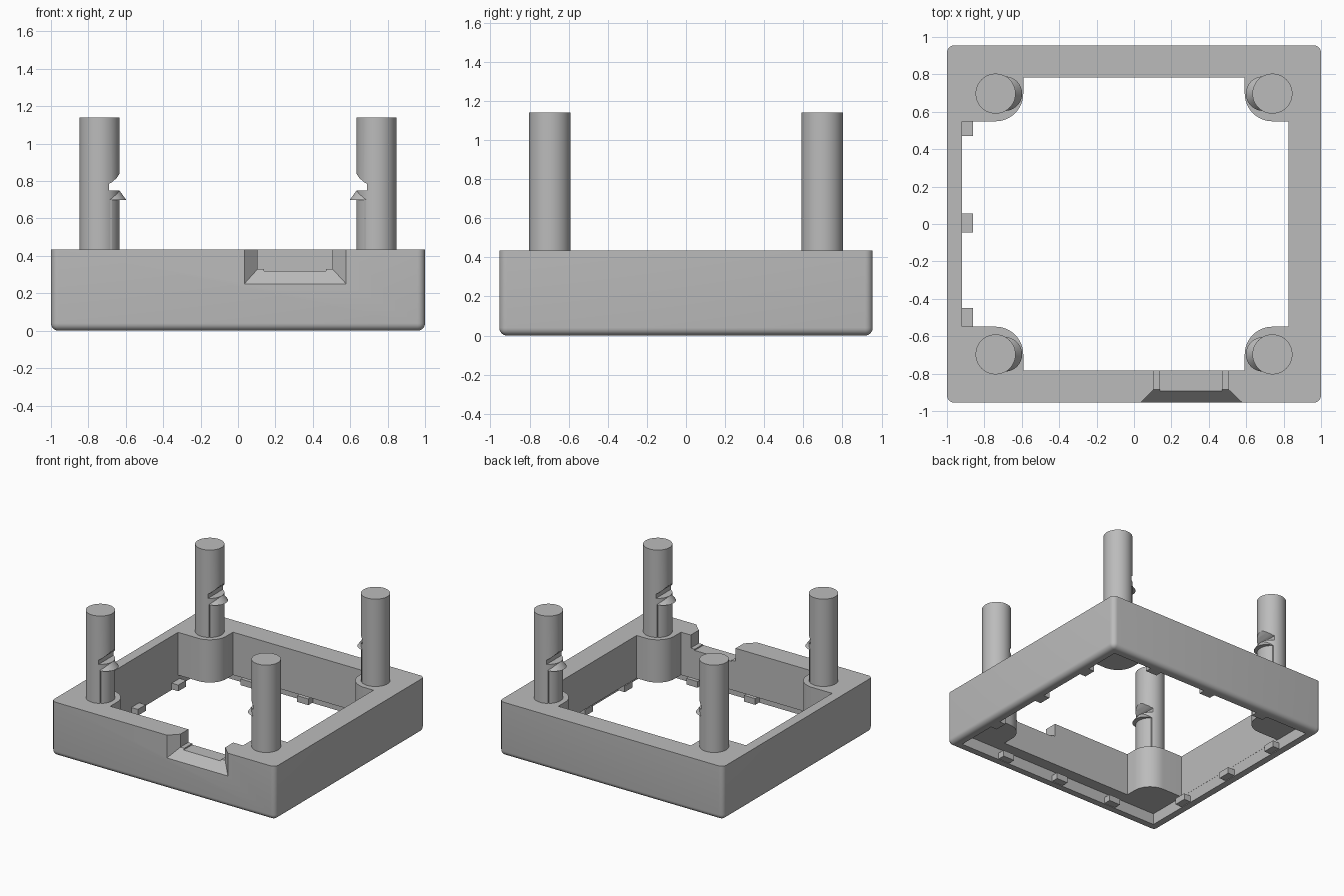
import bpy, bmesh, math
from mathutils import Vector

if "Cube" in bpy.data.objects:
    bpy.data.objects.remove(bpy.data.objects["Cube"])

grey = bpy.data.materials.new("light_grey")
grey.diffuse_color = (0.5, 0.5, 0.5, 1)
grey.use_nodes = True
grey.node_tree.nodes["Principled BSDF"].inputs["Base Color"].default_value = grey.diffuse_color


def make(name, bm):
    bmesh.ops.recalc_face_normals(bm, faces=bm.faces[:])
    me = bpy.data.meshes.new(name)
    bm.to_mesh(me)
    bm.free()
    ob = bpy.data.objects.new(name, me)
    bpy.context.collection.objects.link(ob)
    me.materials.append(grey)
    return ob


def box(name, x0, x1, y0, y1, z0, z1, round_base=0):
    bm = bmesh.new()
    bmesh.ops.create_cube(bm, size=1)
    for v in bm.verts:
        v.co = Vector((x1 if v.co.x > 0 else x0, y1 if v.co.y > 0 else y0,
                       z1 if v.co.z > 0 else z0))
    if round_base:
        # every edge except the top rim
        edges = [e for e in bm.edges if min(v.co.z for v in e.verts) < z1 - 0.01]
        bmesh.ops.bevel(bm, geom=edges, offset=round_base, segments=6,
                        profile=0.5, affect='EDGES')
    return make(name, bm)


def prism(name, points, offset):
    bm = bmesh.new()
    f = bm.faces.new([bm.verts.new(p) for p in points])
    g = bmesh.ops.extrude_face_region(bm, geom=[f])["geom"]
    bmesh.ops.translate(bm, vec=offset,
                        verts=[v for v in g if isinstance(v, bmesh.types.BMVert)])
    return make(name, bm)


def cone(name, x, y, z0, z1, r0, r1):
    bm = bmesh.new()
    bmesh.ops.create_cone(bm, cap_ends=True, segments=48, radius1=r0,
                          radius2=r1, depth=z1 - z0)
    bmesh.ops.translate(bm, verts=bm.verts, vec=(x, y, (z0 + z1) / 2))
    return make(name, bm)


def boolean(ob, other, op='DIFFERENCE'):
    other.hide_render = True
    m = ob.modifiers.new("cut", 'BOOLEAN')
    m.operation, m.solver, m.object = op, 'EXACT', other
    bpy.context.view_layer.objects.active = ob
    bpy.ops.object.modifier_apply(modifier=m.name)
    bpy.data.objects.remove(other)


TOP, LEDGE = 0.435, 0.09
PX, PY = 0.74, 0.697          # post centres
BOSS = 0.148                  # rounded corner boss radius

# Frame body with rounded base and corners
frame = box("frame", -1, 1, -0.955, 0.955, 0, TOP, 0.04)

# Shallow recess in the underside
boolean(frame, box("recess", -0.921, 0.921, -0.875, 0.875, -0.1, LEDGE))

# Opening outline, running round the four corner bosses
outline = []
for sx, sy in ((1, 1), (-1, 1), (-1, -1), (1, -1)):
    wall_x = 0.825 if sx > 0 else 0.92
    part = [(sx * wall_x, sy * (PY - BOSS))]
    for i in range(13):
        a = math.pi / 2 * i / 12
        part.append((sx * (PX - BOSS * math.sin(a)), sy * (PY - BOSS * math.cos(a))))
    part.append((sx * (PX - BOSS), sy * 0.782))
    outline += part if sx * sy > 0 else part[::-1]
boolean(frame, prism("opening", [(x, y, 0.05) for x, y in outline], (0, 0, 1)))

# Flared cable notch in the front wall
bm = bmesh.new()
for y, x0, x1, z in ((-0.885, 0.105, 0.505, 0.33), (-0.969, 0.02, 0.593, 0.235)):
    for x, h in ((x0, z), (x1, z), (x1, 0.6), (x0, 0.6)):
        bm.verts.new((x, y, h))
bmesh.ops.convex_hull(bm, input=bm.verts[:])
boolean(frame, make("flare", bm))
boolean(frame, box("channel", 0.105, 0.505, -0.8855, -0.7, 0.33, 0.6))
boolean(frame, box("channel_floor", 0.14, 0.47, -0.9, -0.7, 0.32, 0.5))

# Small retaining tabs, three along each wall of the recess
for i, t in enumerate((-0.5, 0.005, 0.52)):
    for s in (-1, 1):
        xs = sorted((s * 0.93, s * 0.862))
        ys = sorted((s * 0.885, s * 0.818))
        box(f"side_tab_{i}_{s}", *xs, t - 0.05, t + 0.05, 0.005, 0.055)
        box(f"end_tab_{i}_{s}", t - 0.05, t + 0.05, *ys, 0.005, 0.055)

# Corner posts with a relief cut and a snap barb facing inwards
for sx in (-1, 1):
    for sy in (-1, 1):
        y = sy * PY
        post = cone("post", sx * PX, y, TOP - 0.02, 1.14, 0.107, 0.107)
        relief = [(0.69, 0.75), (0.69, 0.785), (0.675, 0.793), (0.65, 0.815),
                  (0.633, 0.84), (0.60, 0.90), (0.55, 0.90), (0.55, 0.75)]
        boolean(post, prism("relief", [(sx * x, y - 0.2, z) for x, z in relief],
                            (0, 0.4, 0)))
        # thin slit separating the springy arm
        xs = sorted((sx * 0.676, sx * 0.682))
        boolean(post, box("slit", *xs, y - 0.2, y + 0.2, TOP, 0.70))
        barb = cone("snap_barb", sx * 0.69, y, 0.70, 0.7499, 0.092, 0.056)

# Smooth the curved faces, keep the edges sharp
bpy.ops.object.select_all(action='DESELECT')
for ob in bpy.context.scene.objects:
    ob.select_set(True)
    bpy.context.view_layer.objects.active = ob
bpy.ops.object.shade_smooth_by_angle(angle=math.radians(30))
